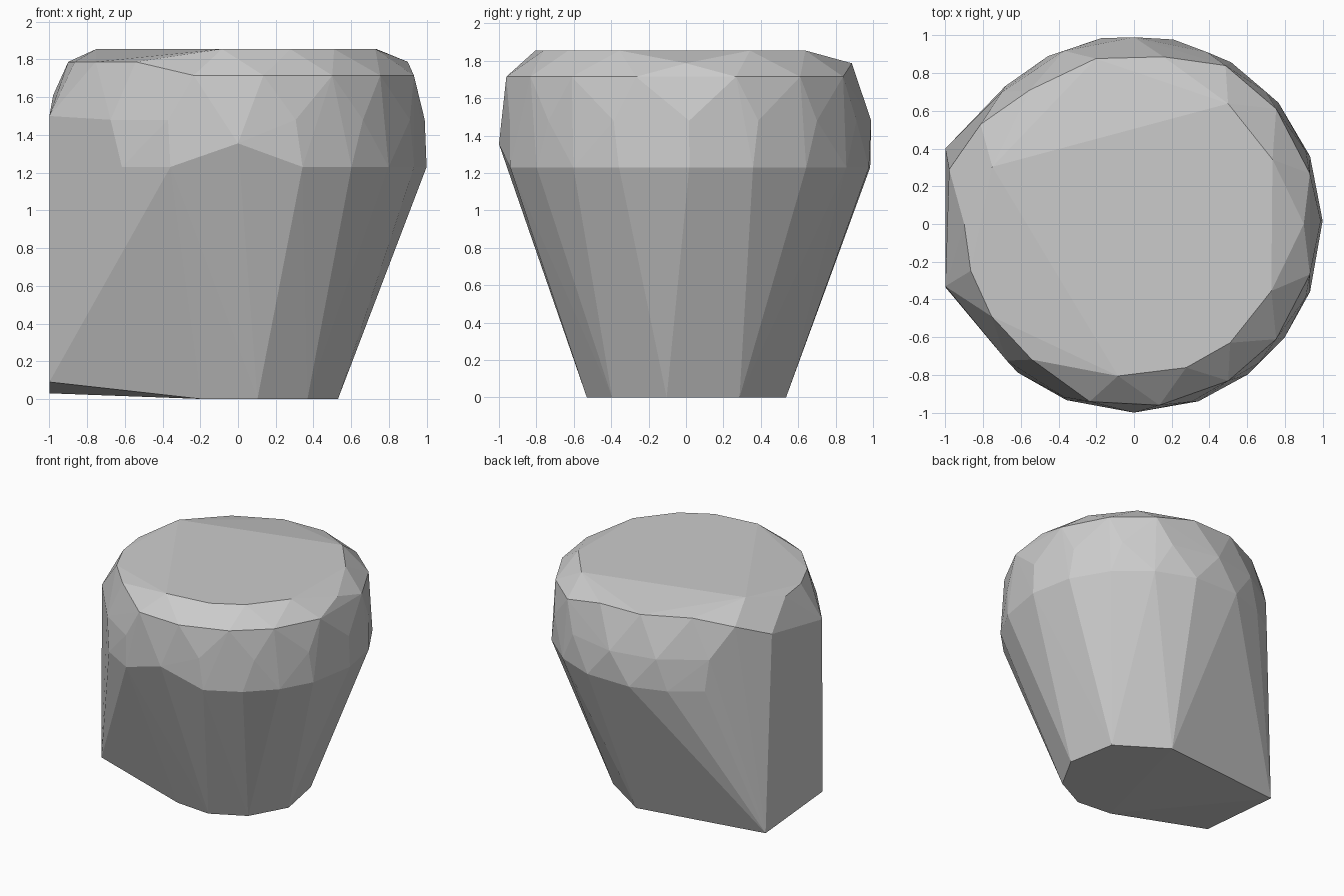
import bpy
import bmesh
from math import cos, sin, radians

default_cube = bpy.data.objects.get("Cube")
if default_cube:
    bpy.data.objects.remove(default_cube, do_unlink=True)


def make_material(name, colour):
    material = bpy.data.materials.new(name)
    material.use_nodes = True
    material.diffuse_color = colour
    shader = next(n for n in material.node_tree.nodes if n.type == "BSDF_PRINCIPLED")
    shader.inputs["Base Color"].default_value = colour
    return material


def add_ring(mesh_builder, height, radius, angles):
    """Place vertices around the upright axis at the given angles in degrees."""
    for angle in angles:
        turn = radians(angle)
        mesh_builder.verts.new((radius * cos(turn), radius * sin(turn), height))


def build_faceted_stone(name, material):
    builder = bmesh.new()

    # Narrow foot
    add_ring(builder, 0, 0.54, (-111, -79, -47, -11, 32, 82))
    # Widest belt, with one raised vertex at the front
    add_ring(builder, 1.23, 1.0, (-128, -111, -70, -53, -37, -21, 1, 21, 40, 59, 78, 100, 117, 133))
    add_ring(builder, 1.355, 1.0, (-90,))
    # Rounded shoulder
    add_ring(builder, 1.48, 0.99, (-133, -112, -72, -48, -23, 1, 23, 45, 67, 90, 112, 135))
    add_ring(builder, 1.715, 0.97, (-104, -82, -59, -39, -16, 16, 39, 60, 147))
    add_ring(builder, 1.787, 0.9, (-164, -147, -127, 0, 80, 103, 128, 180))
    # Flat crown, chipped at the back
    add_ring(builder, 1.855, 0.81, (-96, -70, -51, -26, 25, 52, 158))
    # Sheer side wall reaching down to the foot
    for corner in ((-1, -0.335, 0.09), (-1, 0.4, 0.03), (-1, -0.33, 1.5), (-0.98, 0.29, 1.61)):
        builder.verts.new(corner)

    # Wrap the vertices in flat facets
    hull = bmesh.ops.convex_hull(builder, input=builder.verts[:])
    unused = [v for v in hull["geom_interior"] if isinstance(v, bmesh.types.BMVert)]
    bmesh.ops.delete(builder, geom=unused, context="VERTS")
    bmesh.ops.recalc_face_normals(builder, faces=builder.faces[:])

    mesh = bpy.data.meshes.new(name)
    builder.to_mesh(mesh)
    builder.free()
    mesh.materials.append(material)
    stone = bpy.data.objects.new(name, mesh)
    bpy.context.collection.objects.link(stone)
    return stone


stone_grey = make_material("stone_grey", (0.6, 0.6, 0.6, 1))
build_faceted_stone("faceted_stone", stone_grey)
